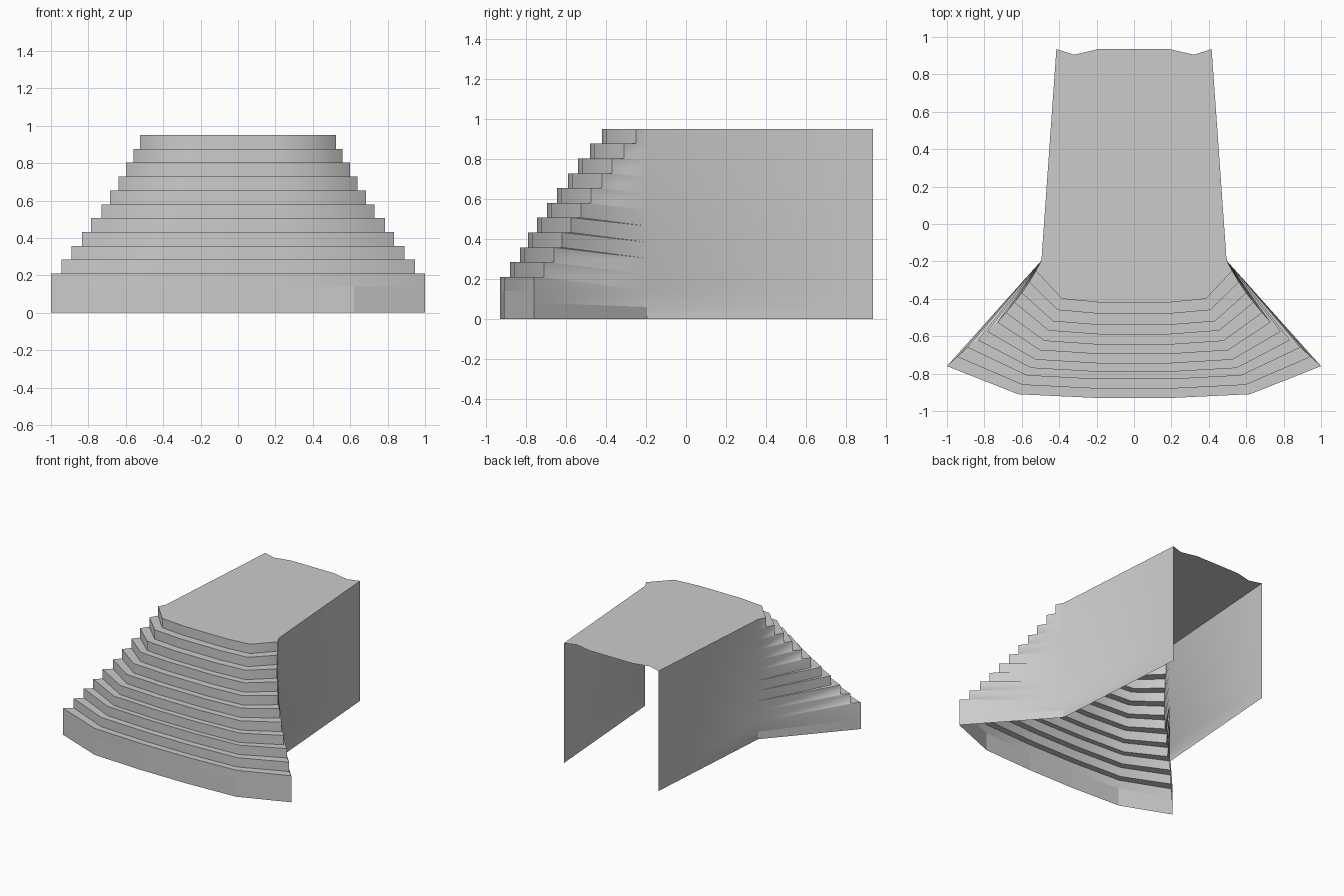
import bpy, bmesh, math
from mathutils import Vector

if "Cube" in bpy.data.objects:
    bpy.data.objects.remove(bpy.data.objects["Cube"], do_unlink=True)

stone = bpy.data.materials.new("plain grey")
stone.use_nodes = True
stone.diffuse_color = (0.6, 0.6, 0.6, 1)
stone.node_tree.nodes["Principled BSDF"].inputs["Base Color"].default_value = (0.6, 0.6, 0.6, 1)

# Step measurements, bottom to top
STEPS = 11
TOP = 0.95
front_y = [-0.93, -0.88, -0.83, -0.79, -0.745, -0.695, -0.645, -0.59, -0.54, -0.48, -0.42]
end_x = [1.0, 0.945, 0.89, 0.835, 0.785, 0.73, 0.685, 0.64, 0.6, 0.56, 0.525]
end_y = [-0.76, -0.71, -0.66, -0.62, -0.575, -0.525, -0.475, -0.42, -0.37, -0.31, -0.25]
levels = [0] + [0.21 + 0.074 * i for i in range(STEPS)]
HINGE = (0.495, -0.195)
BACK = (0.415, 0.935)


def build(name, faces, smooth=True):
    """Make one welded object from a list of corner loops."""
    bm = bmesh.new()
    for loop in faces:
        bm.faces.new([bm.verts.new(p) for p in loop])
    bmesh.ops.remove_doubles(bm, verts=bm.verts, dist=0.0005)
    mesh = bpy.data.meshes.new(name)
    bm.to_mesh(mesh)
    bm.free()
    mesh.materials.append(stone)
    obj = bpy.data.objects.new(name, mesh)
    bpy.context.collection.objects.link(obj)
    if smooth:
        bpy.ops.object.select_all(action="DESELECT")
        bpy.context.view_layer.objects.active = obj
        obj.select_set(True)
        bpy.ops.object.shade_smooth_by_angle(angle=math.radians(60))
    return obj


def outline(i):
    """Bent front line of a step, from right end to left end."""
    t = i / (STEPS - 1)
    half = [(0.2 - 0.02 * t, front_y[i]), (0.62 - 0.235 * t, front_y[i] + 0.02), (end_x[i], end_y[i])]
    return [(-x, y) for x, y in reversed(half)] + half


def at(p, z):
    return Vector((p[0], p[1], z))


def risers(i, z0, z1):
    line = outline(i)
    return [[at(a, z0), at(b, z0), at(b, z1), at(a, z1)] for a, b in zip(line, line[1:])]


# Flat lower band of the first riser
build("front_base", risers(0, 0, 0.14), smooth=False)

# Stepped front: risers and treads
faces = risers(0, 0.14, levels[1])
for i in range(1, STEPS):
    z = levels[i]
    faces += risers(i, z, levels[i + 1])
    low, high = outline(i - 1), outline(i)
    for j in range(len(low) - 1):
        faces.append([at(p, z) for p in (low[j], low[j + 1], high[j + 1], high[j])])
build("steps", faces)

# Flat top with a wavy back edge
back_edge = [BACK, (0.32, 0.905), (0.19, 0.935)]
back_edge += [(-x, y) for x, y in reversed(back_edge)]
rim = outline(STEPS - 1) + [HINGE] + back_edge + [(-HINGE[0], HINGE[1])]
build("top_deck", [[at(p, TOP) for p in rim]], smooth=False)


def side(name, sign):
    """Flared wall beside the steps plus the straight rear wall."""
    def mirrored(loops):
        if sign > 0:
            return loops
        return [[Vector((-p.x, p.y, p.z)) for p in reversed(loop)] for loop in loops]

    ends = list(zip(end_x, end_y))
    hinge_z = [0.06 + 0.89 * i / STEPS for i in range(STEPS + 1)]
    hinge = [at(HINGE, z) for z in hinge_z]
    wall = []
    for i in range(STEPS):
        low = 0.08 if i == 0 else levels[i]
        wall.append([at(ends[i], low), hinge[i], hinge[i + 1], at(ends[i], levels[i + 1])])
        if i < STEPS - 1:
            z = levels[i + 1]
            wall.append([at(ends[i], z), hinge[i + 1], at(ends[i + 1], z)])
    # Rear wall shares every hinge point so the bend shades smoothly
    wall.append([at(HINGE, 0), at(BACK, 0), at(BACK, hinge_z[0]), hinge[0]])
    for i in range(STEPS):
        wall.append([hinge[i], at(BACK, hinge_z[i]), at(BACK, hinge_z[i + 1]), hinge[i + 1]])
    build(name + "_side_wall", mirrored(wall))

    # Flat strip along the foot of the flared wall
    strip = [[at(ends[0], 0), at(HINGE, 0), hinge[0], at(ends[0], 0.08)]]
    build(name + "_wall_foot", mirrored(strip), smooth=False)


side("left", 1)
side("right", -1)
